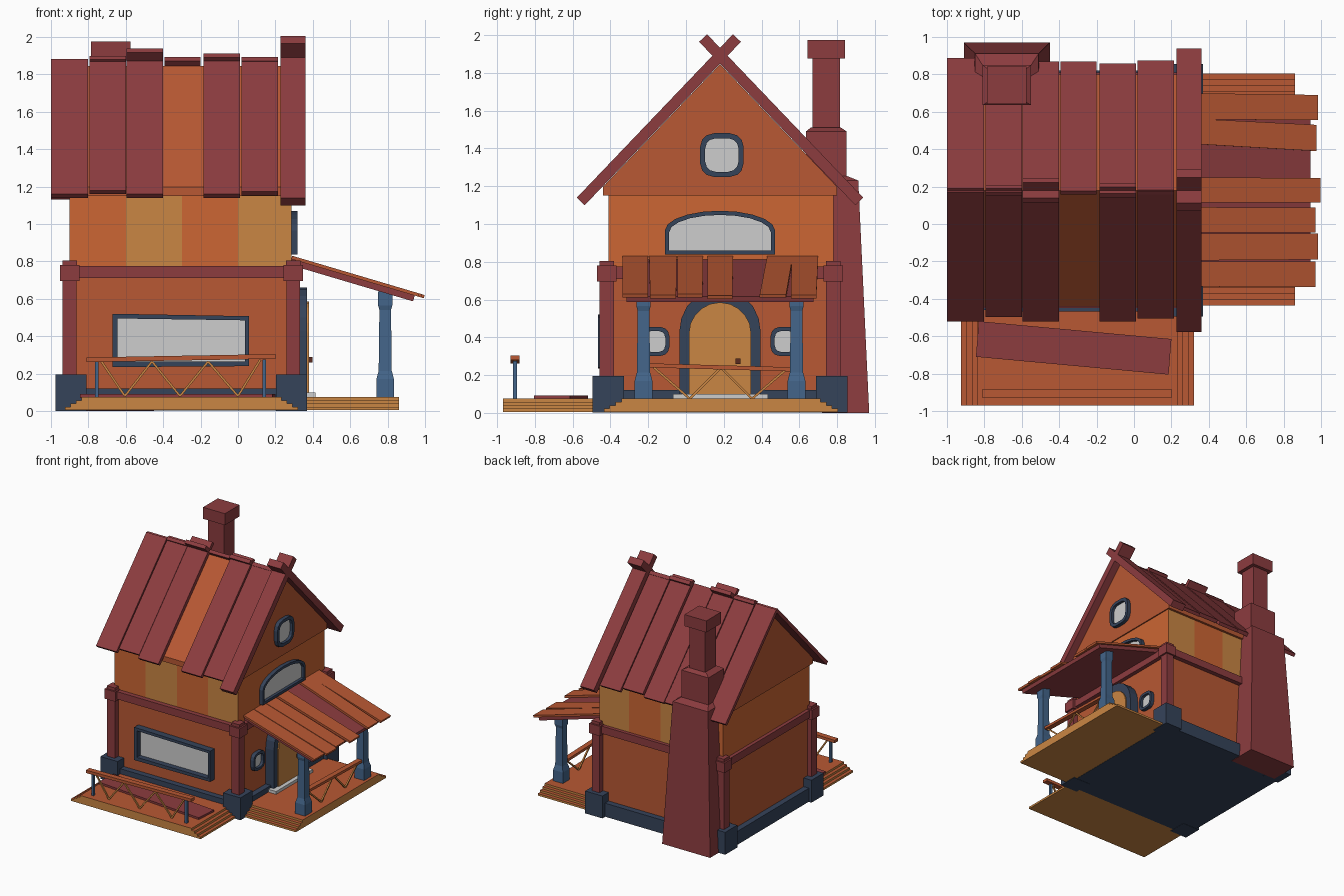
import bpy, bmesh, math
from mathutils import Matrix, Vector

if "Cube" in bpy.data.objects:
    bpy.data.objects.remove(bpy.data.objects["Cube"])


def material(name, hexcol):
    lin = []
    for i in (0, 2, 4):
        c = int(hexcol[i:i + 2], 16) / 255
        lin.append(c / 12.92 if c < 0.04045 else ((c + 0.055) / 1.055) ** 2.4)
    m = bpy.data.materials.new(name)
    m.diffuse_color = (*lin, 1)
    m.use_nodes = True
    m.node_tree.nodes["Principled BSDF"].inputs["Base Color"].default_value = m.diffuse_color
    return m


RUST = material("rust_orange", "B85833")
ORANGE = material("bright_orange", "CC6633")
TAN = material("tan_wood", "CA8643")
MAROON = material("maroon", "8C3C3F")
NAVY = material("navy_stone", "35435A")
BLUE = material("post_blue", "44658A")
GLASS = material("pale_glass", "CDCDCD")
DARK = material("dark_knob", "5A2A1E")


def finish(name, bm, mats, rule=None):
    bmesh.ops.recalc_face_normals(bm, faces=bm.faces[:])
    bm.normal_update()
    if rule:
        for f in bm.faces:
            f.material_index = rule(f)
    me = bpy.data.meshes.new(name)
    bm.to_mesh(me)
    bm.free()
    for m in mats:
        me.materials.append(m)
    ob = bpy.data.objects.new(name, me)
    bpy.context.collection.objects.link(ob)
    return ob


def add_loft(bm, rings, caps=True):
    """Skin a list of equal-length closed rings of 3D points."""
    vs = [[bm.verts.new(p) for p in r] for r in rings]
    n = len(vs[0])
    for a, b in zip(vs, vs[1:]):
        for i in range(n):
            j = (i + 1) % n
            bm.faces.new((a[i], a[j], b[j], b[i]))
    if caps:
        bm.faces.new(vs[0])
        bm.faces.new(vs[-1])
    return vs


def rect_ring(z, x0, x1, y0, y1):
    return [(x0, y0, z), (x1, y0, z), (x1, y1, z), (x0, y1, z)]


def stack(name, sections, mat):
    bm = bmesh.new()
    add_loft(bm, [rect_ring(*s) for s in sections])
    return finish(name, bm, [mat])


def box(name, x0, x1, y0, y1, z0, z1, mat):
    return stack(name, [(z0, x0, x1, y0, y1), (z1, x0, x1, y0, y1)], mat)


def prism(name, pts, place, a, b, mat):
    bm = bmesh.new()
    add_loft(bm, [[place(u, v, d) for u, v in pts] for d in (a, b)])
    return finish(name, bm, [mat])


def bar(name, p, q, w, h, mat):
    p, q = Vector(p), Vector(q)
    d = (q - p).normalized()
    side = d.cross(Vector((0, 0, 1))).normalized() * w / 2
    up = side.cross(d).normalized() * h / 2
    bm = bmesh.new()
    add_loft(bm, [[c + side + up, c - side + up, c - side - up, c + side - up] for c in (p, q)])
    return finish(name, bm, [mat])


def frame(name, outer, inner, place, a, b, mat):
    bm = bmesh.new()
    ring = lambda pts, d: [place(u, v, d) for u, v in pts]
    vs = add_loft(bm, [ring(outer, a), ring(outer, b), ring(inner, b), ring(inner, a)], caps=False)
    return finish(name, bm, [mat])


east = lambda u, v, d: (d, u, v)        # profile in y,z, depth along x
south = lambda u, v, d: (u, d, v)       # profile in x,z, depth along y


def squircle(cy, cz, r, n=16):
    pts = []
    for i in range(n):
        a = 2 * math.pi * (i + 0.5) / n
        c, s = math.cos(a), math.sin(a)
        pts.append((cy + r * math.copysign(abs(c) ** 0.62, c), cz + r * math.copysign(abs(s) ** 0.62, s)))
    return pts


def arch(cy, half, z0, spring, top, n=10):
    pts = [(cy - half, z0), (cy + half, z0)]
    for i in range(n + 1):
        a = math.pi * i / n
        pts.append((cy + half * math.cos(a), spring + (top - spring) * math.sin(a)))
    return pts


CY = 0.18  # house centre line in y

# Stone base with corner blocks, timber posts and caps
box("base", -0.95, 0.34, -0.46, 0.82, 0.003, 0.12, NAVY)
for x in (-0.9, 0.295):
    for s in (-1, 1):
        y = CY + s * 0.6
        cx, cy = x + (0.008 if x < 0 else -0.008), CY + s * 0.592
        box("corner_stone", cx - 0.083, cx + 0.083, cy - 0.083, cy + 0.083, 0.001, 0.195, NAVY)
        box("corner_post", x - 0.037, x + 0.037, y - 0.038, y + 0.038, 0.19, 0.72, MAROON)
        box("post_cap", x - 0.052, x + 0.052, y - 0.052, y + 0.052, 0.695, 0.78, MAROON)
        box("post_finial", x - 0.038, x + 0.038, y - 0.038, y + 0.038, 0.78, 0.805, MAROON)
box("floor_beam", -0.93, 0.325, -0.45, 0.81, 0.71, 0.775, MAROON)
box("lower_wall", -0.9, 0.29, -0.41, 0.77, 0.1, 0.72, RUST)

# Upper wall, striped on front and back
bm = bmesh.new()
add_loft(bm, [rect_ring(z, -0.9, 0.285, -0.41, 0.78) for z in (0.77, 1.16)])
for cut in (-0.6, -0.3, 0.0):
    bmesh.ops.bisect_plane(bm, geom=bm.verts[:] + bm.edges[:] + bm.faces[:],
                           plane_co=(cut, 0, 0), plane_no=(1, 0, 0))


def stripes(f):
    x = f.calc_center_median().x
    return int(abs(f.normal.y) > 0.5 and (-0.6 < x < -0.3 or x > 0))


finish("upper_wall", bm, [ORANGE, TAN], stripes)

# Gable block under the roof
APEX, ANG = 1.846, math.radians(46.3)
SIN, COS = math.sin(ANG), math.cos(ANG)
eave = APEX - 0.62 * SIN / COS
prism("gable", [(CY - 0.62, 1.15), (CY + 0.62, 1.15), (CY + 0.62, eave), (CY, APEX), (CY - 0.62, eave)],
      east, -0.91, 0.295, RUST)

# Roof planks: x0, x1, overshoot at ridge, front length, back length, thickness
planks = [(-1.0, -0.803, 0.02, 0.98, 0.99, 0.032), (-0.795, -0.6, 0.045, 0.95, 0.97, 0.03),
          (-0.595, -0.4, 0.095, 0.98, 0.96, 0.034), (-0.393, -0.2, 0.035, 0, 0.965, 0.03),
          (-0.185, 0.01, 0.06, 0.98, 0.945, 0.034), (0.02, 0.215, 0.035, 0.96, 0.975, 0.03),
          (0.228, 0.36, 0.162, 1.035, 1.035, 0.06)]
for x0, x1, up, front, back, t in planks:
    for side, low in ((-1, front), (1, back)):
        if low:
            pts = [(CY + side * (s * COS + h * SIN), APEX - s * SIN + h * COS)
                   for s, h in ((-up, 0.002), (low, 0.002), (low, t), (-up, t))]
            prism("roof_plank", pts, east, x0, x1, MAROON)

# Chimney
stack("chimney_base", [(0, -0.91, -0.45, 0.72, 0.97), (1.23, -0.85, -0.51, 0.66, 0.912),
                       (1.255, -0.81, -0.55, 0.64, 0.85)], MAROON)
stack("chimney_shoulder", [(1.2, -0.81, -0.55, 0.635, 0.85), (1.49, -0.81, -0.55, 0.635, 0.85),
                           (1.51, -0.77, -0.59, 0.66, 0.82)], MAROON)
box("chimney_stack", -0.755, -0.605, 0.67, 0.815, 1.5, 1.88, MAROON)
box("chimney_cap", -0.785, -0.575, 0.642, 0.843, 1.875, 1.975, MAROON)

# Front window
outer = [(-0.67, 0.235), (0.06, 0.24), (0.06, 0.507), (-0.67, 0.52)]
inner = [(-0.645, 0.265), (0.038, 0.265), (0.038, 0.485), (-0.645, 0.495)]
frame("front_window_frame", outer, inner, south, -0.40, -0.467, NAVY)
prism("front_window_glass", inner, south, -0.41, -0.419, GLASS)

# Side windows: two beside the door, one in the gable, one arched
for cy, cz, r, w, x in ((CY - 0.345, 0.378, 0.078, 0.022, 0.29), (CY + 0.345, 0.378, 0.078, 0.022, 0.29),
                        (0.19, 1.365, 0.117, 0.027, 0.295)):
    frame("round_window_frame", squircle(cy, cz, r), squircle(cy, cz, r - w), east, x - 0.01, x + 0.032, NAVY)
    prism("round_window_glass", squircle(cy, cz, r - w), east, x - 0.001, x + 0.008, GLASS)
wide = arch(CY, 0.27, 0.86, 0.955, 1.048)
frame("arch_window_frame", arch(CY, 0.292, 0.838, 0.965, 1.07), wide, east, 0.28, 0.318, NAVY)
prism("arch_window_glass", wide, east, 0.284, 0.293, GLASS)

# Door
leaf = arch(CY, 0.165, 0.09, 0.42, 0.585)
frame("door_frame", arch(CY, 0.215, 0.08, 0.43, 0.66), leaf, east, 0.28, 0.37, NAVY)
prism("door", leaf, east, 0.28, 0.38, TAN)
box("door_knob", 0.375, 0.398, 0.262, 0.288, 0.26, 0.288, DARK)
box("door_sill", 0.3, 0.415, -0.07, 0.435, 0.07, 0.1, GLASS)

# Stepped decks: tan sides, rust tops
top_rule = lambda f: int(f.normal.z > 0.5)
for name, (x0, x1, y0, y1), ix, iy in (("front_deck", (-0.925, 0.32, -0.97, -0.40), 0.029, 0),
                                       ("porch_deck", (0.28, 0.86, -0.435, 0.805), 0, 0.031)):
    bm = bmesh.new()
    rings = []
    for i in range(4):
        for z in (i, i + 1):
            rings.append(rect_ring(0.005 + z * 0.0175, x0 + i * ix, x1 - i * ix, y0 + i * iy, y1 - i * iy))
    add_loft(bm, rings)
    bmesh.ops.remove_doubles(bm, verts=bm.verts[:], dist=1e-5)
    finish(name, bm, [TAN, RUST], top_rule)

# Loose board on the front deck
board = [(-0.83, -0.52), (-0.845, -0.71), (0.185, -0.805), (0.2, -0.615)]
prism("deck_board", board, lambda u, v, d: (u, v, d), 0.07, 0.092, MAROON)


# Railings: tilted handrail with zigzag bracing
def zigzag(name, pts):
    for p, q in zip(pts, pts[1:]):
        bar(name, p, q, 0.012, 0.012, TAN)


bar("front_handrail", (-0.81, -0.905, 0.274), (0.2, -0.905, 0.292), 0.048, 0.025, RUST)
for x in (-0.755, 0.14):
    box("front_rail_post", x - 0.01, x + 0.01, -0.917, -0.895, 0.07, 0.275, BLUE)
zigzag("front_rail_brace", [(x, -0.905, z) for x, z in zip((-0.73, -0.605, -0.46, -0.31, -0.16, 0.0, 0.12),
                                                          (0.265, 0.08) * 3 + (0.275,))])
bar("porch_handrail", (0.785, -0.22, 0.252), (0.785, 0.58, 0.23), 0.045, 0.022, RUST)
zigzag("porch_rail_brace", [(0.785, y, z) for y, z in zip((-0.17, 0.02, 0.185, 0.35, 0.53),
                                                         (0.24, 0.075) * 2 + (0.23,))])

# Porch posts
for y in (CY - 0.405, CY + 0.405):
    stack("porch_post", [(z, 0.787 - h, 0.787 + h, y - h, y + h) for z, h in
                         ((0.07, 0.047), (0.17, 0.047), (0.215, 0.035), (0.54, 0.031),
                          (0.565, 0.038), (0.64, 0.038))], BLUE)

# Sloping porch roof: maroon underlay with rust planks
TILT = math.radians(16.5)
M = Matrix.Translation((0.29, 0, 0.83)) @ Matrix.Rotation(TILT, 4, 'Y')
tilted = lambda u, v, d: M @ Vector(((u - 0.29) / math.cos(TILT), v, d))
prism("porch_roof_underlay", [(0.29, -0.315), (0.95, -0.315), (0.95, 0.675), (0.29, 0.675)],
      tilted, -0.05, -0.018, MAROON)
# y at wall (low, high), y at edge (low, high), end x
for a, b, c, d, end in ((0.56, 0.70, 0.555, 0.69, 0.985), (0.43, 0.565, 0.39, 0.53, 0.975),
                        (0.115, 0.25, 0.115, 0.245, 0.998), (-0.045, 0.09, -0.045, 0.088, 0.97),
                        (-0.195, -0.05, -0.19, -0.052, 0.985), (-0.335, -0.2, -0.337, -0.2, 0.97)):
    prism("porch_roof_plank", [(0.29, a), (end, c), (end, d), (0.29, b)], tilted, -0.018, 0.0, RUST)
